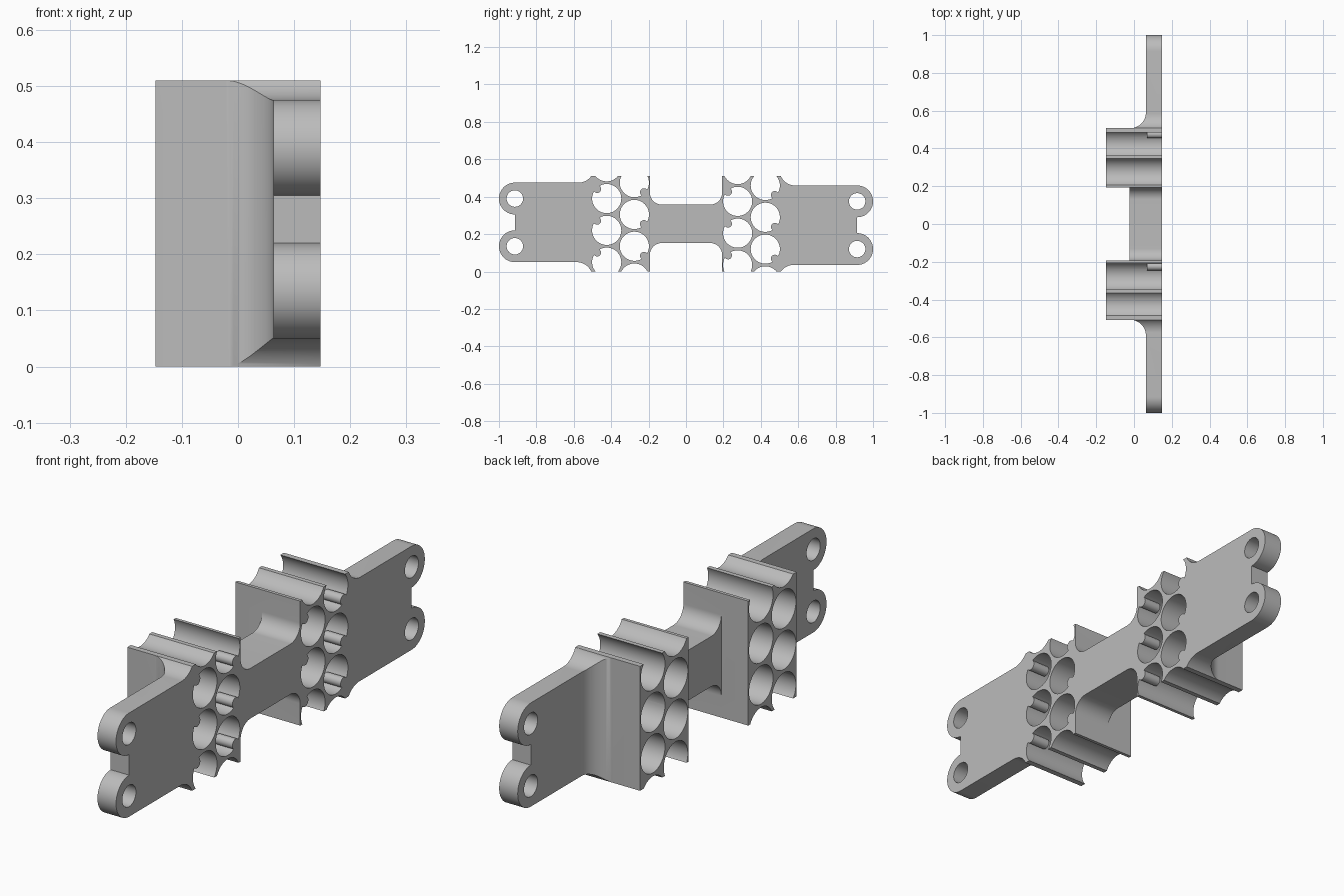
import bpy, bmesh
from math import sin, cos, pi, radians
from mathutils import Vector

cube = bpy.data.objects.get("Cube")
if cube:
    bpy.data.objects.remove(cube)

HEIGHT = 0.51
BACK, FACE = -0.147, 0.147      # full depth along x
PLATE = 0.063                   # rear face of the end plates
INNER, OUTER = 0.193, 0.507     # span of each tube block along y
FILLET = 0.084
HOLE_R = 0.078

grey = bpy.data.materials.new("grey")
grey.use_nodes = True
colour = (0.5, 0.5, 0.5, 1)
grey.diffuse_color = colour
grey.node_tree.nodes["Principled BSDF"].inputs["Base Color"].default_value = colour


def arc(cx, cy, r, a0, a1, steps=20):
    """Points along an arc, angles in degrees."""
    angles = [radians(a0 + (a1 - a0) * i / steps) for i in range(steps + 1)]
    return [(cx + r * cos(a), cy + r * sin(a)) for a in angles]


def opposite(points):
    """Half turn about the x axis through the centre."""
    return [(-y, HEIGHT - z) for y, z in points]


def prisms(name, outlines, to_base, direction):
    """One object made of extruded closed outlines."""
    bm = bmesh.new()
    for points in outlines:
        face = bm.faces.new([bm.verts.new(to_base(*p)) for p in points])
        moved = bmesh.ops.extrude_face_region(bm, geom=[face])["geom"]
        verts = [v for v in moved if isinstance(v, bmesh.types.BMVert)]
        bmesh.ops.translate(bm, verts=verts, vec=Vector(direction))
    bmesh.ops.recalc_face_normals(bm, faces=bm.faces)
    mesh = bpy.data.meshes.new(name)
    bm.to_mesh(mesh)
    bm.free()
    mesh.materials.append(grey)
    obj = bpy.data.objects.new(name, mesh)
    bpy.context.collection.objects.link(obj)
    return obj


def along_x(name, outlines, x0, x1):
    return prisms(name, outlines, lambda y, z: (x0, y, z), (x1 - x0, 0, 0))


def circles(centres, r, steps=48):
    return [arc(y, z, r, 0, 360, steps)[:-1] for y, z in centres]


def combine(target, tool, operation):
    mod = target.modifiers.new(operation.lower(), "BOOLEAN")
    mod.operation, mod.object, mod.solver = operation, tool, "EXACT"
    bpy.context.view_layer.objects.active = target
    bpy.ops.object.modifier_apply(modifier=mod.name)
    bpy.data.objects.remove(tool)


# Side outline: bridge fillet, block, flared neck, two rounded ears
low, high, ear_r, ear_y = 0.05, 0.475, 0.085, -0.915
ears = [(ear_y, high - ear_r), (ear_y, low + ear_r)]
half = arc(-0.13, 0.421, 0.063, 270, 180)
half += [(-INNER, HEIGHT), (-OUTER, HEIGHT)]
half += arc(-0.575, high + FILLET, FILLET, -36, -90)
half += arc(*ears[0], ear_r, 90, 270, 32)
half += arc(*ears[1], ear_r, 90, 270, 32)
half += arc(-0.584, low - FILLET, FILLET, 90, 24)
half += [(-OUTER, 0), (-INNER, 0)]
half += arc(-0.13, 0.089, 0.063, 180, 90)
body = along_x("tube_bracket", [half + opposite(half)], BACK, FACE)

# Plan outline: thin end plates, deep blocks, shallower bridge
rear = [(-0.025, INNER), (BACK, INNER), (BACK, OUTER)]
rear += arc(PLATE - FILLET, OUTER + FILLET, FILLET, -90, 0)
rear += [(PLATE, 1.1)]
plan = rear + [(0.2, 1.1), (0.2, -1.1)] + [(x, -y) for x, y in reversed(rear)]
depth = prisms("depth_profile", [plan], lambda x, y: (x, y, -0.1), (0, 0, 0.8))
combine(body, depth, "INTERSECT")

# Staggered tube holes and mounting holes
pitch = 0.17
outer_col = [(-0.424, 0.05 + pitch * i) for i in range(4)]
inner_col = [(-0.276, -0.035 + pitch * i) for i in range(4)]
tubes = outer_col + inner_col
combine(body, along_x("tube_cutter", circles(tubes + opposite(tubes), HOLE_R),
                      -0.3, 0.3), "DIFFERENCE")
combine(body, along_x("mount_cutter", circles(ears + opposite(ears), 0.044),
                      -0.3, 0.3), "DIFFERENCE")

# Small stop ribs at the front of each hole
d = 0.051
stops = [(y - d, z + d) for y, z in outer_col[:3]]
stops += [(y + d, z - d) for y, z in inner_col[1:]]
combine(body, along_x("stop_ribs", circles(stops + opposite(stops), 0.021, 24),
                      0.068, FACE), "UNION")

bpy.ops.object.select_all(action="DESELECT")
body.select_set(True)
bpy.context.view_layer.objects.active = body
bpy.ops.object.shade_smooth_by_angle(angle=radians(30))
